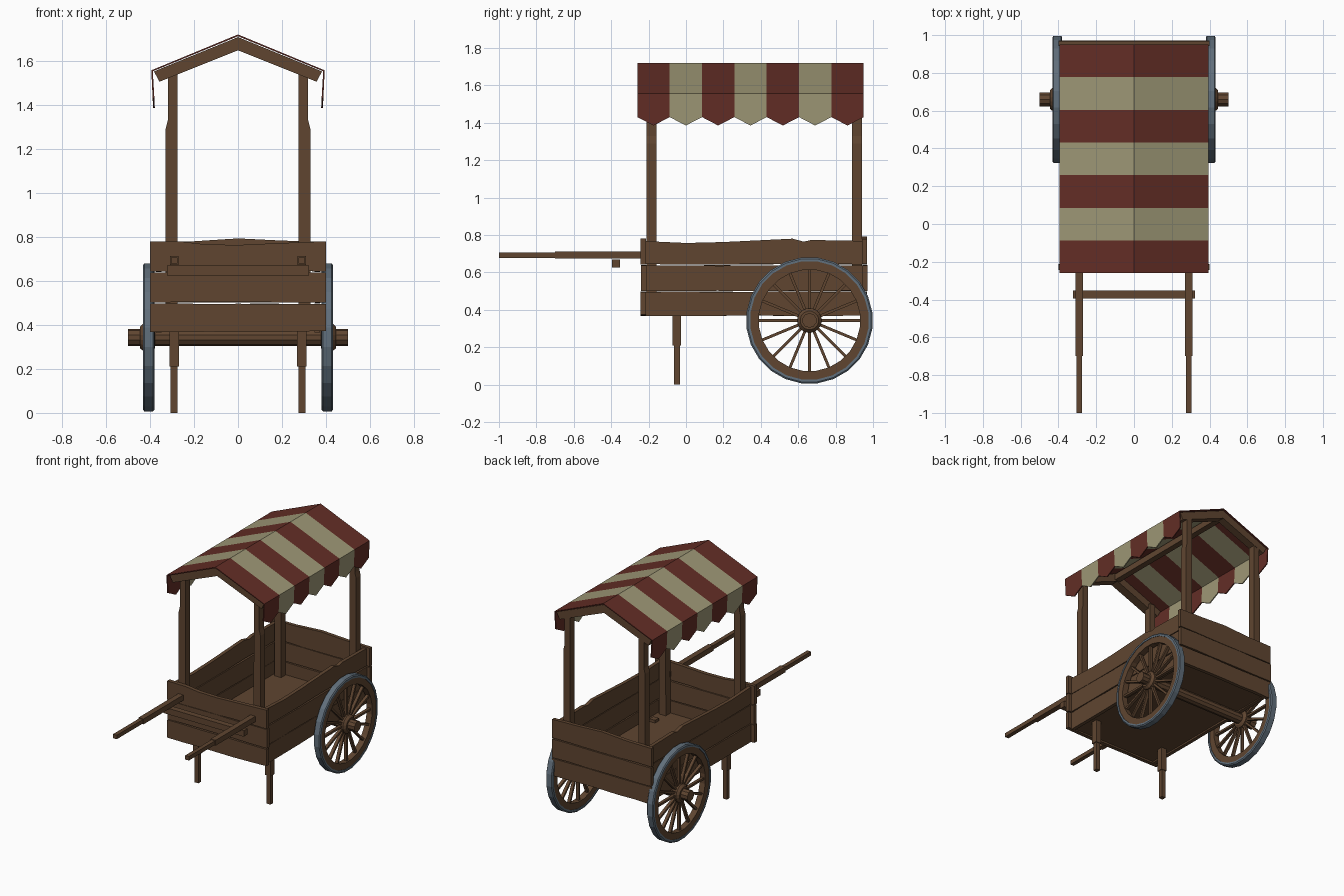
import bpy, bmesh, math, random
from mathutils import Matrix, Vector

if "Cube" in bpy.data.objects:
    bpy.data.objects.remove(bpy.data.objects["Cube"])

random.seed(4)


def material(name, rgb):
    m = bpy.data.materials.new(name)
    m.diffuse_color = (*rgb, 1)
    m.use_nodes = True
    m.node_tree.nodes["Principled BSDF"].inputs["Base Color"].default_value = m.diffuse_color
    return m


WOOD = material("brown wood", (0.115, 0.06, 0.03))
RED = material("dark red cloth", (0.125, 0.027, 0.019))
CREAM = material("cream cloth", (0.34, 0.31, 0.18))
STEEL = material("grey steel", (0.12, 0.16, 0.20))


def finish(name, bm, *mats):
    bmesh.ops.recalc_face_normals(bm, faces=bm.faces)
    me = bpy.data.meshes.new(name)
    bm.to_mesh(me)
    bm.free()
    for m in mats:
        me.materials.append(m)
    ob = bpy.data.objects.new(name, me)
    bpy.context.collection.objects.link(ob)
    return ob


def prism(name, pts, axis, a, b, mat=WOOD):
    """Extrude a 2D outline along an axis: 'x' takes (y, z) points, 'y' takes (x, z)."""
    bm = bmesh.new()
    place = (lambda p, t: (t, *p)) if axis == 'x' else (lambda p, t: (p[0], t, p[1]))
    lo = [bm.verts.new(place(p, a)) for p in pts]
    hi = [bm.verts.new(place(p, b)) for p in pts]
    bm.faces.new(lo)
    bm.faces.new(hi)
    n = len(pts)
    for i in range(n):
        j = (i + 1) % n
        bm.faces.new((lo[i], lo[j], hi[j], hi[i]))
    return finish(name, bm, mat)


def box(name, x, y, z, mat=WOOD):
    return prism(name, [(x[0], z[0]), (x[1], z[0]), (x[1], z[1]), (x[0], z[1])], 'y', *y, mat)


def lathe(name, profile, centre, mat, sides, closed=True):
    """Spin (x, radius) points around the x axis."""
    bm = bmesh.new()
    rings = []
    for i in range(sides):
        a = 2 * math.pi * (i + 0.5) / sides
        rings.append([bm.verts.new((x, centre[0] + r * math.cos(a), centre[1] + r * math.sin(a)))
                      for x, r in profile])
    n = len(profile)
    for i in range(sides):
        p, q = rings[i], rings[(i + 1) % sides]
        for k in range(n if closed else n - 1):
            l = (k + 1) % n
            bm.faces.new((p[k], p[l], q[l], q[k]))
    if not closed:
        bm.faces.new([r[0] for r in rings])
        bm.faces.new([r[-1] for r in rings])
    return finish(name, bm, mat)


def rough_edge(u0, u1, z, n=6, amp=0.004):
    return [(u0 + (u1 - u0) * i / n, z + random.uniform(-amp, amp)) for i in range(n + 1)]


def plank_wall(name, axis, u, t, top):
    """Three stacked planks with worn edges and narrow gaps."""
    levels = [0.37, 0.502, 0.643]
    for i, z in enumerate(levels):
        low = rough_edge(*u, z, amp=0.004 if i == 0 else 0.002)
        high = top if i == 2 else rough_edge(*u, levels[i + 1] - 0.006, amp=0.002)
        shift = (0, 0.003, 0)[i]
        prism(f"{name}_plank_{i + 1}", low + high[::-1], axis, t[0] + shift, t[1] + shift)


# Cart box
box("floor", (-0.365, 0.365), (-0.22, 0.95), (0.38, 0.405))
plank_wall("front_wall", 'y', (-0.4, 0.4), (-0.243, -0.215),
           [(-0.4, 0.78), (-0.25, 0.778), (-0.15, 0.766), (0, 0.763), (0.15, 0.77), (0.4, 0.78)])
plank_wall("back_wall", 'y', (-0.4, 0.4), (0.942, 0.968),
           [(-0.4, 0.778), (-0.2, 0.78), (0, 0.793), (0.2, 0.783), (0.4, 0.778)])
for side, s in (("left", -1), ("right", 1)):
    plank_wall(f"{side}_wall", 'x', (-0.217, 0.945), (s * 0.36 - 0.013, s * 0.36 + 0.013),
               [(-0.217, 0.767), (0, 0.757), (0.2, 0.762), (0.57, 0.78),
                (0.63, 0.764), (0.67, 0.773), (0.945, 0.768)])

    # Canopy posts, thinner at the top
    for end, y0 in (("front", -0.212), ("back", 0.887)):
        prism(f"{end}_{side}_post",
              [(s * x, z) for x, z in ((0.274, 0.40), (0.329, 0.40), (0.329, 1.29),
                                       (0.319, 1.33), (0.319, 1.57), (0.276, 1.57))],
              'y', y0, y0 + 0.053)

    # Standing legs, tops come through the floor
    c = s * 0.29
    box(f"{side}_leg_upper", (c - 0.022, c + 0.022), (-0.071, -0.027), (0.21, 0.425))
    box(f"{side}_leg_lower", (c - 0.016, c + 0.016), (-0.064, -0.032), (0, 0.21))

    # Push handles
    box(f"{side}_handle_base", (c - 0.02, c + 0.02), (-0.70, -0.20), (0.673, 0.712))
    box(f"{side}_handle_grip", (c - 0.015, c + 0.015), (-1.0, -0.70), (0.678, 0.707))

    # Wheel: tyre, wooden rim, hub and spokes
    hub = (0.66, 0.343)
    X = lambda pts: [(s * x, r) for x, r in pts]
    tyre = lathe(f"{side}_wheel_tyre",
                 X([(0.380, 0.318), (0.380, 0.331), (0.386, 0.339), (0.426, 0.339),
                    (0.432, 0.331), (0.432, 0.318)]), hub, STEEL, 24)
    lathe(f"{side}_wheel_rim", X([(0.384, 0.272), (0.384, 0.320), (0.428, 0.320), (0.428, 0.272)]),
          hub, WOOD, 24)
    lathe(f"{side}_wheel_hub", X([(0.378, 0.05), (0.388, 0.066), (0.428, 0.066), (0.445, 0.05)]),
          hub, WOOD, 16, closed=False)
    bm = bmesh.new()
    for i in range(16):
        m = (Matrix.Translation((s * 0.406, *hub)) @ Matrix.Rotation(i * math.pi / 8, 4, 'X')
             @ Matrix.Translation((0, 0, 0.165)) @ Matrix.Diagonal((0.022, 0.015, 0.23, 1)))
        bmesh.ops.create_cube(bm, size=1, matrix=m)
    finish(f"{side}_wheel_spokes", bm, WOOD)

lathe("axle", [(-0.5, 0.039), (0.5, 0.039)], (0.66, 0.343), WOOD, 10, closed=False)
box("handle_crossbar", (-0.323, 0.323), (-0.395, -0.353), (0.625, 0.669))

# Roof frame
half = [(0.382, 1.552), (0.357, 1.505)]
gable = [(0, 1.708), *half, (0, 1.648), (-0.357, 1.505), (-0.382, 1.552)]
prism("front_rafters", gable, 'y', -0.24, -0.175)
prism("back_rafters", gable, 'y', 0.885, 0.942)
box("ridge_beam", (-0.022, 0.022), (-0.18, 0.89), (1.65, 1.695))

# Striped canopy with pointed valance
bm = bmesh.new()
Y0, Y1, N = -0.26, 0.95, 7
step = (Y1 - Y0) / N
for i in range(N):
    ya, yb = Y0 + i * step, Y0 + (i + 1) * step
    ym = (ya + yb) / 2
    ridge = [(0, ya, 1.72), (0, yb, 1.72)]
    for s in (1, -1):
        e = [(s * 0.394, ya, 1.557), (s * 0.394, yb, 1.557)]
        drop = [(s * 0.388, yb, 1.43), (s * 0.386, ym, 1.385), (s * 0.388, ya, 1.43)]
        for pts in ([ridge[0], e[0], e[1], ridge[1]], [e[0], *drop[::-1], e[1]]):
            f = bm.faces.new([bm.verts.new(p) for p in (pts if s == 1 else pts[::-1])])
            f.material_index = i % 2
bmesh.ops.remove_doubles(bm, verts=bm.verts, dist=1e-4)
canopy = finish("canopy", bm, RED, CREAM)
# make sure the cloth faces outward before thickening inward
me = canopy.data
if max(me.polygons, key=lambda p: p.center.z).normal.z < 0:
    me.flip_normals()
solid = canopy.modifiers.new("cloth thickness", 'SOLIDIFY')
solid.thickness = 0.008
solid.offset = -1
